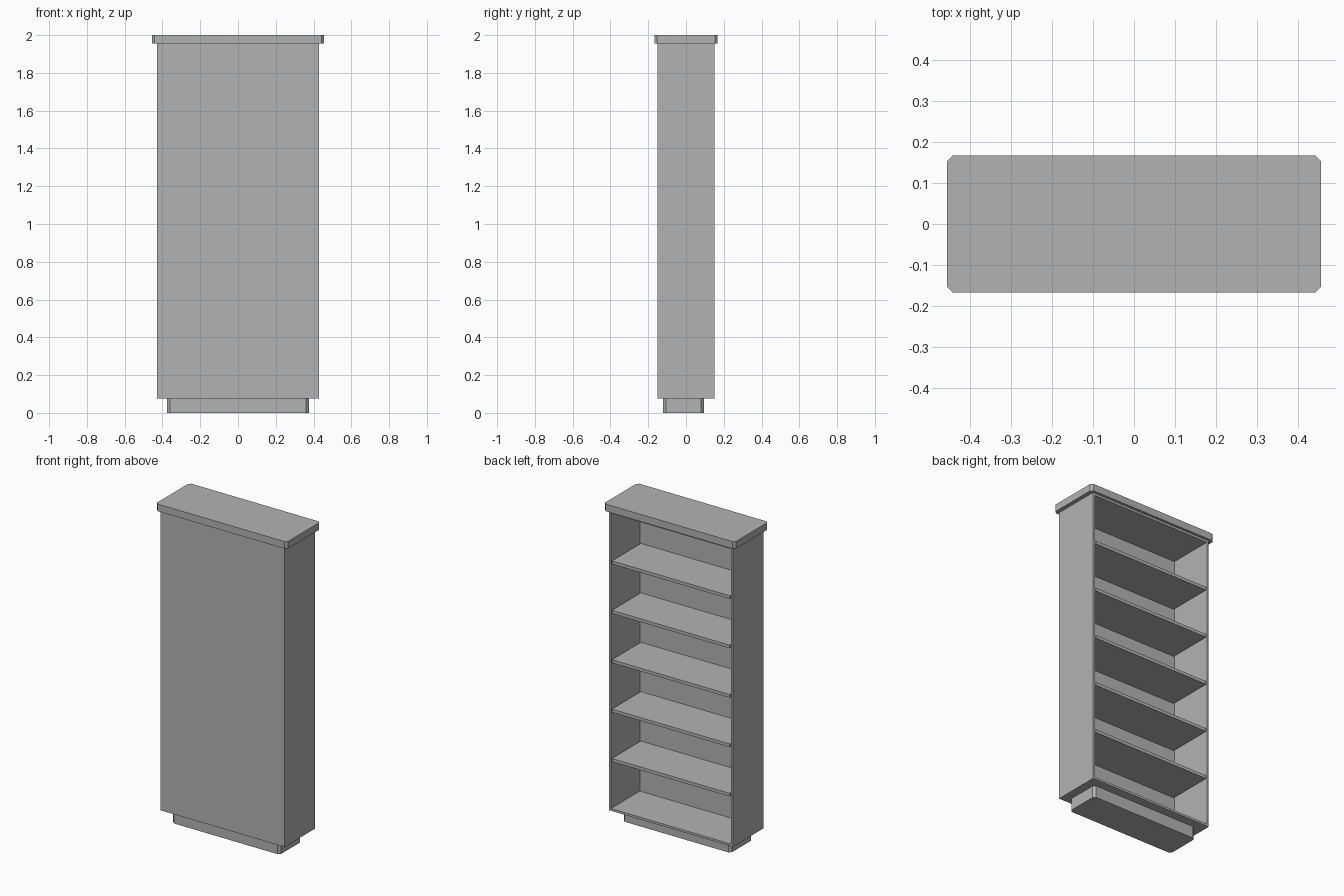
import bpy
import bmesh
from mathutils import Vector

if "Cube" in bpy.data.objects:
    bpy.data.objects.remove(bpy.data.objects["Cube"], do_unlink=True)

GREY = (0.45, 0.45, 0.45, 1)
mat = bpy.data.materials.new("plain grey")
mat.use_nodes = True
mat.diffuse_color = GREY
mat.node_tree.nodes["Principled BSDF"].inputs["Base Color"].default_value = GREY


def box_mesh(low, high):
    """Box between two opposite corners."""
    bm = bmesh.new()
    bmesh.ops.create_cube(bm, size=1)
    low, high = Vector(low), Vector(high)
    bmesh.ops.scale(bm, vec=high - low, verts=bm.verts)
    bmesh.ops.translate(bm, vec=(low + high) / 2, verts=bm.verts)
    return bm


def finish(bm, name):
    bm.normal_update()
    mesh = bpy.data.meshes.new(name)
    bm.to_mesh(mesh)
    bm.free()
    mesh.materials.append(mat)
    obj = bpy.data.objects.new(name, mesh)
    bpy.context.collection.objects.link(obj)
    return obj


def chamfered_box(name, low, high, chamfer):
    """Box with its four upright corners cut off."""
    bm = box_mesh(low, high)
    upright = [e for e in bm.edges
               if abs(e.verts[0].co.z - e.verts[1].co.z) > 0.01]
    bmesh.ops.bevel(bm, geom=upright, offset=chamfer, segments=1,
                    affect='EDGES')
    return finish(bm, name)


HALF_W, FRONT, BACK = 0.43, -0.152, 0.15
BOTTOM, TOP = 0.075, 1.955
WALL, PANEL = 0.02, 0.015
BAYS = 6

# Plinth and overhanging top board
chamfered_box("plinth", (-0.375, -0.122, 0), (0.375, 0.094, BOTTOM), 0.015)
chamfered_box("top_board", (-0.455, -0.167, TOP), (0.455, 0.167, 2), 0.014)

# Carcass: a box hollowed out from +y, leaving a thin closed panel at -y
bm = box_mesh((-HALF_W, FRONT, BOTTOM), (HALF_W, BACK, TOP))
bm.normal_update()
opening = max(bm.faces, key=lambda f: f.calc_center_median().y)
bmesh.ops.inset_individual(bm, faces=[opening], thickness=WALL)
recess = bmesh.ops.extrude_discrete_faces(bm, faces=[opening])["faces"][0]
bmesh.ops.translate(bm, vec=(0, FRONT + PANEL - BACK, 0), verts=recess.verts)
finish(bm, "carcass")

# Evenly spaced shelves
pitch = (TOP - BOTTOM - WALL) / BAYS
for i in range(1, BAYS):
    z = BOTTOM + i * pitch
    finish(box_mesh((WALL - HALF_W, FRONT + PANEL, z),
                    (HALF_W - WALL, BACK, z + WALL)), f"shelf_{i}")
